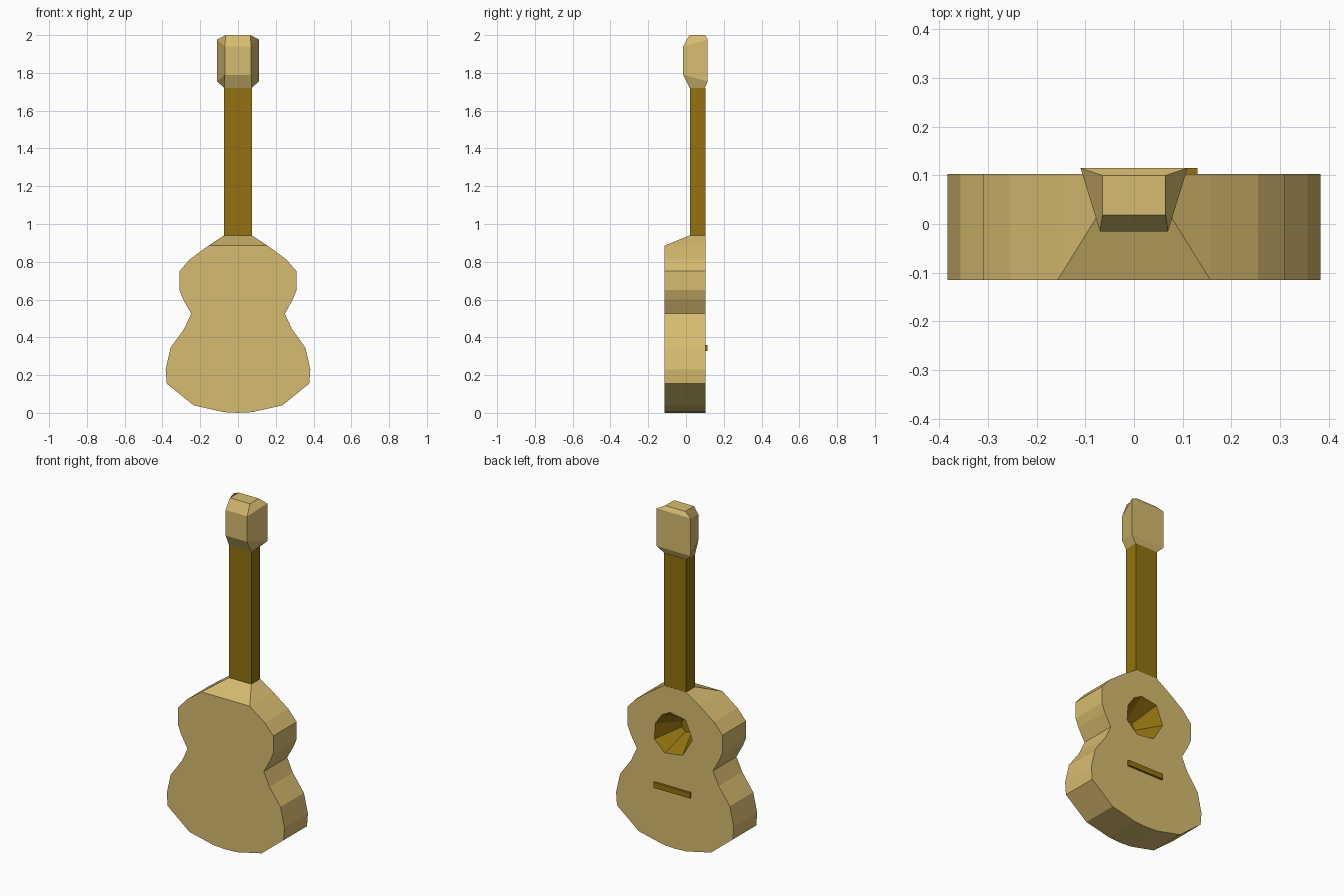
import bpy, bmesh
from mathutils import Vector

if "Cube" in bpy.data.objects:
    bpy.data.objects.remove(bpy.data.objects["Cube"])


def material(name, rgb):
    m = bpy.data.materials.new(name)
    m.diffuse_color = (*rgb, 1)
    m.use_nodes = True
    m.node_tree.nodes["Principled BSDF"].inputs["Base Color"].default_value = m.diffuse_color
    return m


WOOD = material("pale_wood", (0.68, 0.50, 0.16))
DARK = material("dark_wood", (0.29, 0.17, 0.005))


def loft(name, rings, mats, index=0, cut=None):
    """Skin a stack of equal-length point rings and cap both ends."""
    bm = bmesh.new()
    rows = [[bm.verts.new(p) for p in ring] for ring in rings]
    n = len(rows[0])
    for a, b in zip(rows, rows[1:]):
        for i in range(n):
            j = (i + 1) % n
            bm.faces.new((a[i], a[j], b[j], b[i]))
    bm.faces.new(rows[0])
    bm.faces.new(rows[-1])
    if cut:
        res = bmesh.ops.bisect_plane(bm, geom=bm.verts[:] + bm.edges[:] + bm.faces[:],
                                     plane_co=cut[0], plane_no=cut[1], clear_outer=True)
        edges = [g for g in res["geom_cut"] if isinstance(g, bmesh.types.BMEdge)]
        bmesh.ops.holes_fill(bm, edges=edges)
    bmesh.ops.recalc_face_normals(bm, faces=bm.faces[:])
    for f in bm.faces:
        f.material_index = index
    me = bpy.data.meshes.new(name)
    bm.to_mesh(me)
    bm.free()
    for m in mats:
        me.materials.append(m)
    ob = bpy.data.objects.new(name, me)
    bpy.context.collection.objects.link(ob)
    return ob


def rect(w, y0, y1, z0, z1, w1=None):
    """Four-point ring: half width w at the back (y0, z0), w1 at the face (y1, z1)."""
    w1 = w if w1 is None else w1
    return [(-w, y0, z0), (w, y0, z0), (w1, y1, z1), (-w1, y1, z1)]


# Body: mirrored half outline, with the heel sloped off at the back
BACK, FACE = -0.115, 0.103
half = [(0.075, 0.004), (0.235, 0.04), (0.377, 0.155), (0.383, 0.23), (0.357, 0.345),
        (0.285, 0.445), (0.248, 0.525), (0.29, 0.6), (0.31, 0.65), (0.31, 0.75),
        (0.255, 0.813), (0.157, 0.885), (0.073, 0.94)]
outline = [(0, 0)] + half + [(-x, z) for x, z in reversed(half)]
body = loft("body", [[(x, y, z) for x, z in outline] for y in (BACK, FACE)], [WOOD, DARK],
            cut=(Vector((0, BACK, 0.885)), Vector((0, -0.055, 0.135))))

# Sound hole: faceted pit narrowing into the body
hole = [(0.128, 0.703), (0.085, 0.765), (0.033, 0.793), (-0.07, 0.775),
        (-0.113, 0.667), (-0.05, 0.562), (0.065, 0.546), (0.134, 0.61)]


def hole_ring(s, y):
    return [(0.01 + (x - 0.01) * s, y, 0.67 + (z - 0.67) * s) for x, z in hole]


cutter = loft("sound_hole_cutter",
              [hole_ring(1, FACE + 0.05), hole_ring(1, FACE), hole_ring(0.35, FACE - 0.14)],
              [WOOD, DARK], index=1)
cutter.hide_render = True
mod = body.modifiers.new("sound_hole", "BOOLEAN")
mod.operation = "DIFFERENCE"
mod.solver = "EXACT"
mod.object = cutter
bpy.context.view_layer.objects.active = body
bpy.ops.object.modifier_apply(modifier=mod.name)
bpy.data.objects.remove(cutter)

# Neck
loft("neck", [rect(0.073, 0.02, 0.102, z, z) for z in (0.94, 1.72)], [DARK])

# Headstock: chamfered block, wider on the face side
loft("headstock", [rect(0.073, 0.02, 0.1, 1.72, 1.72),
                   rect(0.07, -0.015, 0.115, 1.79, 1.755, 0.11),
                   rect(0.07, -0.015, 0.115, 1.94, 1.977, 0.11),
                   rect(0.065, 0.018, 0.1, 2.0, 2.0)], [WOOD])

# Bridge
loft("bridge", [[(x, y, z) for x, y in ((-0.105, 0.09), (0.131, 0.09), (0.131, 0.115), (-0.105, 0.115))]
                for z in (0.328, 0.36)], [DARK])
